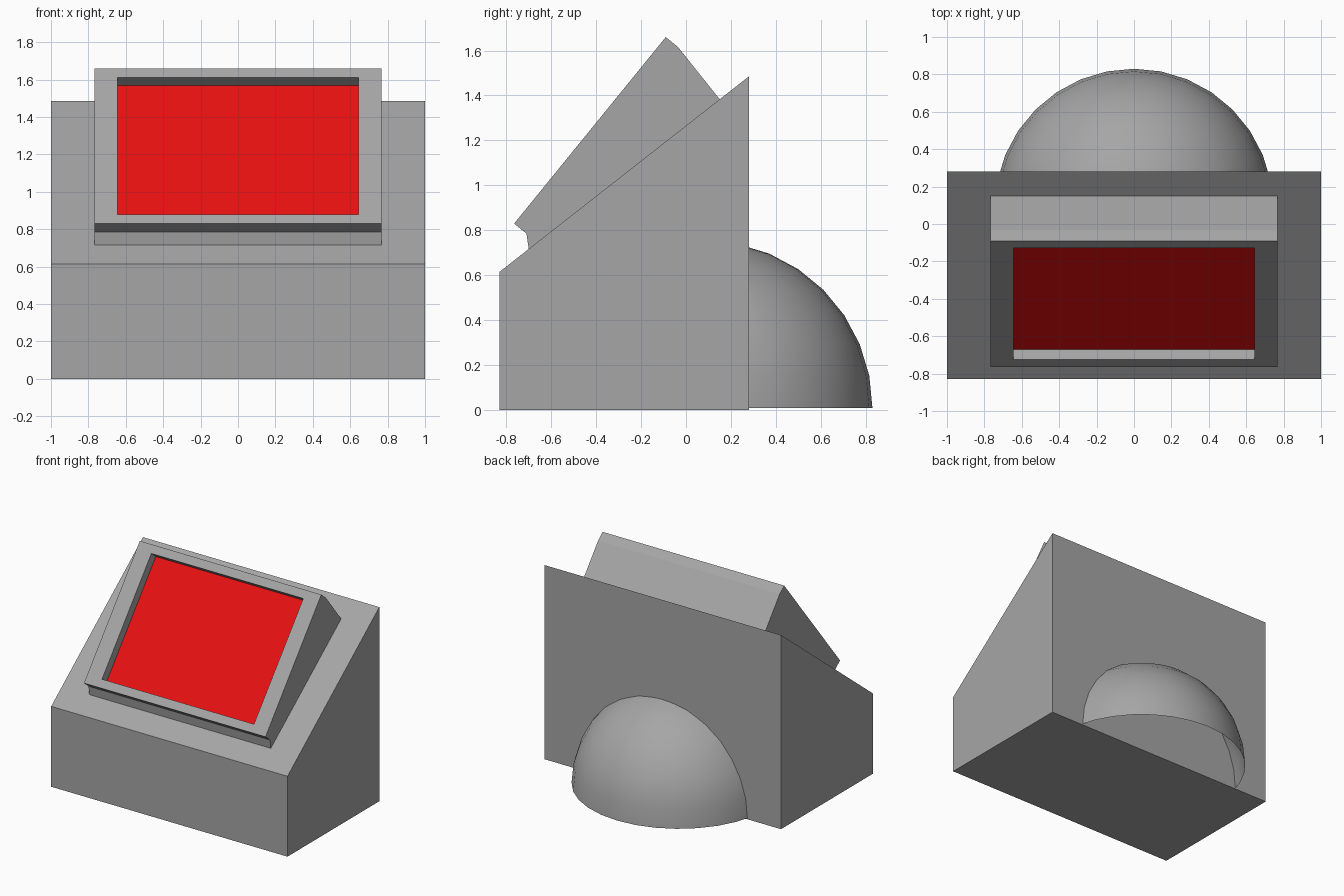
import bpy, bmesh
from mathutils import Vector

cube = bpy.data.objects.get("Cube")
if cube:
    bpy.data.objects.remove(cube, do_unlink=True)


def make_material(name, rgb):
    mat = bpy.data.materials.new(name)
    mat.use_nodes = True
    mat.diffuse_color = (*rgb, 1)
    mat.node_tree.nodes["Principled BSDF"].inputs["Base Color"].default_value = (*rgb, 1)
    return mat


grey = make_material("grey", (0.38, 0.38, 0.38))
red = make_material("red", (0.8, 0.005, 0.005))


def prism(profile, half_width):
    """Extrude a side profile of (y, z) points across x."""
    bm = bmesh.new()
    side = bm.faces.new([bm.verts.new((-half_width, y, z)) for y, z in profile])
    out = bmesh.ops.extrude_face_region(bm, geom=[side])
    moved = [v for v in out["geom"] if isinstance(v, bmesh.types.BMVert)]
    bmesh.ops.translate(bm, verts=moved, vec=(2 * half_width, 0, 0))
    bmesh.ops.recalc_face_normals(bm, faces=bm.faces[:])
    return bm


def finish(bm, name, materials):
    mesh = bpy.data.meshes.new(name)
    bm.to_mesh(mesh)
    bm.free()
    for mat in materials:
        mesh.materials.append(mat)
    obj = bpy.data.objects.new(name, mesh)
    bpy.context.collection.objects.link(obj)
    return obj


# Wedge-shaped base
base = prism([(-0.83, 0), (0.28, 0), (0.28, 1.485), (-0.83, 0.615)], 1.0)
finish(base, "base", [grey])

# Tilted screen housing, with its lower edge sunk into the base
housing = prism([(-0.765, 0.83), (-0.09, 1.66), (-0.035, 1.615), (0.15, 1.383),
                 (0.15, 1.2), (-0.70, 0.6), (-0.70, 0.717), (-0.71, 0.785)], 0.768)

# Recessed red screen in the sloping front face
facing = Vector((0, -0.776, 0.631))
screen = max(housing.faces, key=lambda f: f.normal.dot(facing))
bmesh.ops.inset_individual(housing, faces=[screen], thickness=0.088)
for v in screen.verts:
    v.co.x = 0.643 if v.co.x > 0 else -0.643
housing.normal_update()
bmesh.ops.inset_individual(housing, faces=[screen], thickness=0, depth=-0.07)
screen.material_index = 1
finish(housing, "screen_housing", [grey, red])

# Open half dome on the back
dome = bmesh.new()
bmesh.ops.create_uvsphere(dome, u_segments=32, v_segments=16, radius=0.745)
bmesh.ops.translate(dome, verts=dome.verts[:], vec=(0, 0.085, 0.008))
for point, normal in (((0, 0, 0.008), (0, 0, -1)), ((0, 0.27, 0), (0, -1, 0))):
    bmesh.ops.bisect_plane(dome, geom=dome.verts[:] + dome.edges[:] + dome.faces[:],
                           plane_co=point, plane_no=normal, dist=0.0001, clear_outer=True)
dome_obj = finish(dome, "back_dome", [grey])
for poly in dome_obj.data.polygons:
    poly.use_smooth = True
